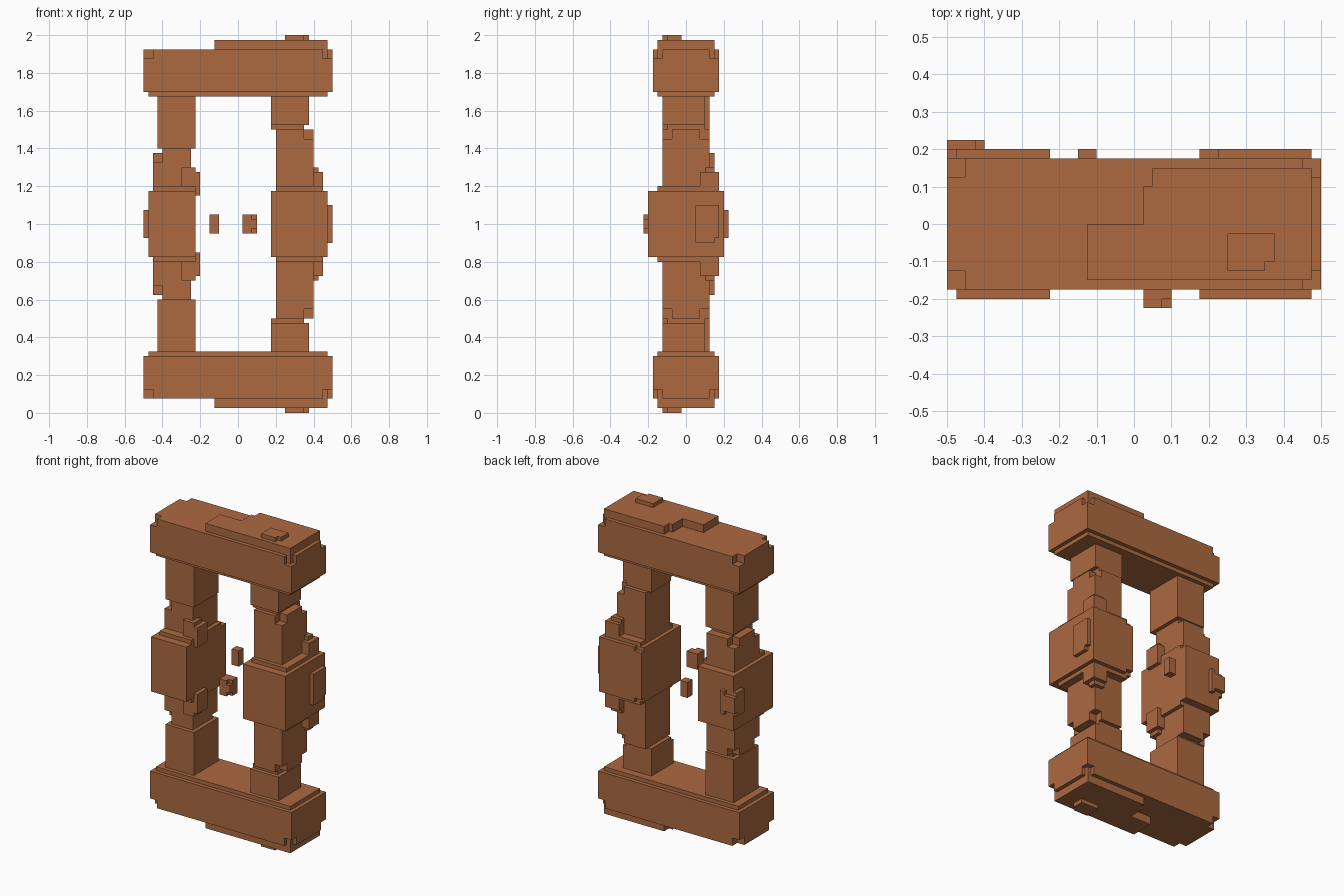
import bpy, bmesh, math
from mathutils import Vector

if "Cube" in bpy.data.objects:
    bpy.data.objects.remove(bpy.data.objects["Cube"])

U = 0.025  # one voxel

clay = bpy.data.materials.new("terracotta_brown")
clay.diffuse_color = (0.413, 0.144, 0.053, 1)
clay.use_nodes = True
clay.node_tree.nodes["Principled BSDF"].inputs["Base Color"].default_value = clay.diffuse_color
SIDES = [(1, 0, 0), (-1, 0, 0), (0, 1, 0), (0, -1, 0), (0, 0, 1), (0, 0, -1)]


def cells(box):
    x0, x1, y0, y1, z0, z1 = box
    return {(x, y, z) for x in range(x0, x1) for y in range(y0, y1) for z in range(z0, z1)}


def part(name, add, cut=(), flip=False):
    """Voxel solid from boxes (x0, x1, y0, y1, z0, z1), z measured from mid height."""
    solid = set().union(*map(cells, add)) - set().union(*map(cells, cut))
    if flip:
        solid = {(x, y, -z - 1) for x, y, z in solid}
    bm = bmesh.new()
    verts = {}
    for c in solid:
        for n in SIDES:
            if (c[0] + n[0], c[1] + n[1], c[2] + n[2]) in solid:
                continue
            n = Vector(n)
            u = Vector((n.y, n.z, n.x))
            v = n.cross(u)
            mid = Vector(c) + Vector((.5, .5, .5)) + n / 2
            quad = []
            for a, b in ((-.5, -.5), (.5, -.5), (.5, .5), (-.5, .5)):
                p = mid + u * a + v * b
                k = (round(p.x), round(p.y), round(p.z))
                if k not in verts:
                    verts[k] = bm.verts.new((k[0] * U, k[1] * U, k[2] * U + 1))
                quad.append(verts[k])
            bm.faces.new(quad)
    # merge coplanar voxel faces
    bmesh.ops.dissolve_limit(bm, angle_limit=math.radians(1), verts=bm.verts[:], edges=bm.edges[:])
    bmesh.ops.triangulate(bm, faces=[f for f in bm.faces if len(f.verts) > 4])
    me = bpy.data.meshes.new(name)
    bm.to_mesh(me)
    bm.free()
    me.materials.append(clay)
    bpy.context.collection.objects.link(bpy.data.objects.new(name, me))


def both(box):
    """A box and its copy mirrored about mid height."""
    x0, x1, y0, y1, z0, z1 = box
    return [box, (x0, x1, y0, y1, -z1, -z0)]


# parts repeated above and below mid height
for end, flip in (("upper", False), ("lower", True)):
    # beam with inner lip, outer slab and small cap
    corners = []
    for a, b in ((-7, -5), (5, 7)):
        corners += [(-20, -18, a, b, 35, 37), (19, 20, a, b, 35, 37)]
    for a, b in ((-7, -6), (6, 7)):
        corners.append((18, 20, a, b, 35, 37))
    part(end + "_beam", [(-20, 20, -7, 7, 28, 37), (-19, 19, -6, 6, 27, 28)], corners, flip)
    part(end + "_slab", [(-5, 19, -6, 0, 37, 39), (1, 19, 0, 4, 37, 39), (2, 19, 4, 6, 37, 39)], (), flip)
    part(end + "_cap", [(10, 15, -5, -1, 39, 40)], [(14, 15, -5, -4, 39, 40)], flip)

    # left column: top shaft, neck, offset middle, ledge
    part(end + "_left_shaft", [(-17, -9, -5, 5, 16, 27), (-16, -10, -4, 4, 15, 16)], (), flip)
    part(end + "_left_middle", [(-18, -10, -4, 6, 8, 15), (-18, -9, -6, 6, 7, 8)],
         [(-18, -16, -4, -2, 13, 15), (-18, -16, 4, 6, 13, 15)], flip)
    part(end + "_left_knob", [(-12, -8, -5, -1, 6, 11), (-12, -9, -5, -2, 11, 12)], (), flip)

    # right column
    part(end + "_right_shaft", [(7, 15, -5, 4, 21, 27), (7, 14, -4, 4, 20, 21)], (), flip)
    part(end + "_right_middle", [(8, 16, -5, 5, 8, 20), (8, 18, -6, 7, 7, 8)],
         [(14, 16, -5, -3, 18, 20), (14, 16, 3, 5, 18, 20)], flip)
    part(end + "_right_knob", [(14, 18, 3, 7, 7, 11), (14, 17, 4, 6, 11, 12)], (), flip)

# thick blocks at mid height with raised plates
part("left_block", [(-19, -9, -8, 8, -7, 7)])
part("left_plate", [(-20, -16, 5, 9, -3, 3)], both((-20, -17, 8, 9, 2, 3)))
part("right_block", [(7, 19, -8, 8, -7, 7)], both((7, 9, 7, 8, 6, 7)))
part("right_plate", [(19, 20, 2, 7, -4, 4)], [(19, 20, 6, 7, -4, -3)])

# floating chips in the opening
part("front_chip", [(1, 4, -9, -6, -2, 2)], both((3, 4, -9, -8, 1, 2)))
part("back_chip", [(-6, -4, 6, 8, -2, 2)])
